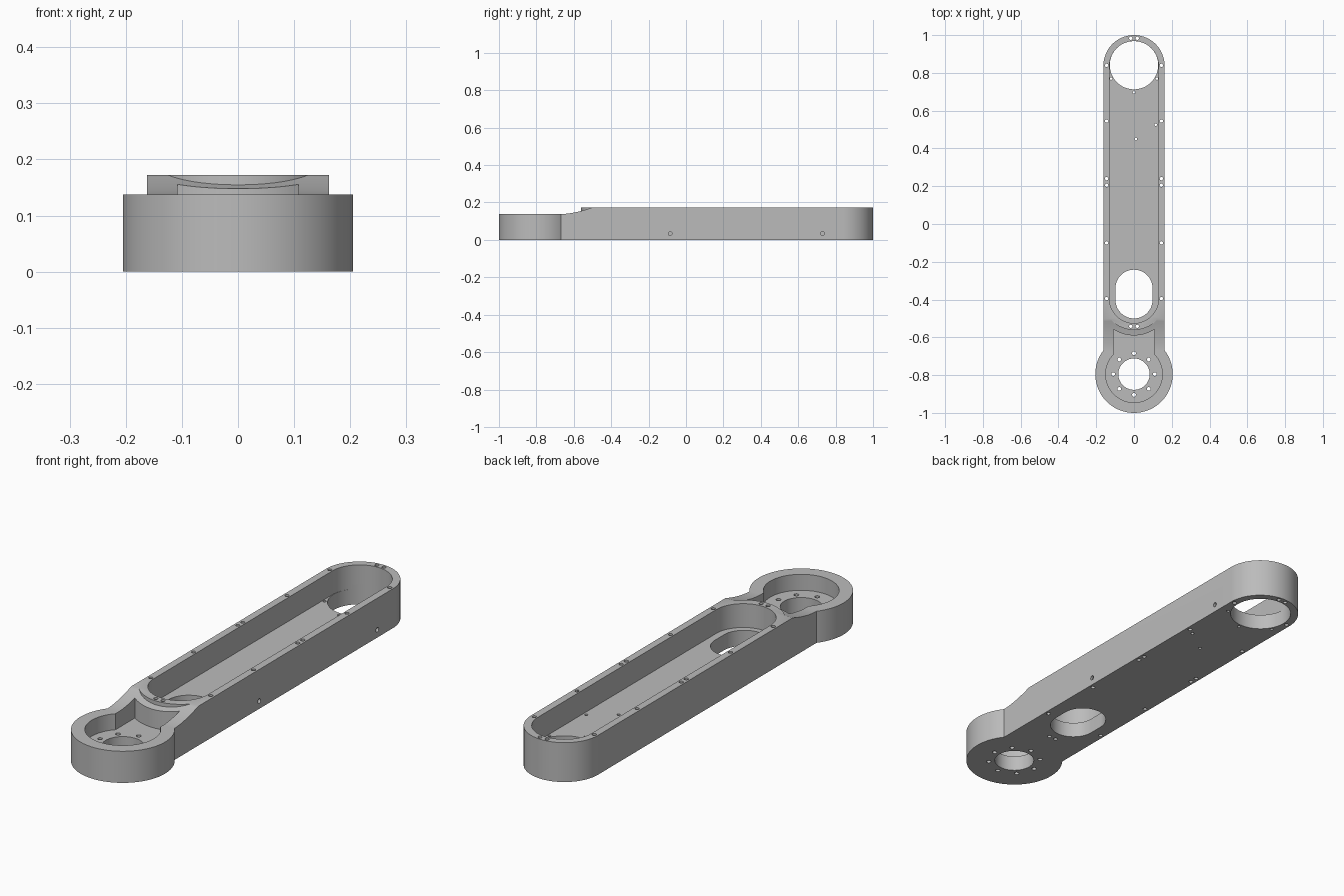
import bpy, bmesh
from math import sin, cos, pi, radians, acos, degrees
from mathutils import Matrix

cube = bpy.data.objects.get("Cube")
if cube:
    bpy.data.objects.remove(cube, do_unlink=True)

# Main dimensions
HEIGHT, RING_TOP, FLOOR = 0.172, 0.138, 0.068
RING_Y, NEAR_Y, FAR_Y = -0.795, -0.395, 0.838
HALF_W, POCKET_R = 0.162, 0.13

metal = bpy.data.materials.new("plain grey metal")
metal.use_nodes = True
GREY = (0.5, 0.5, 0.5, 1)
metal.diffuse_color = GREY
metal.node_tree.nodes["Principled BSDF"].inputs["Base Color"].default_value = GREY


def arc(y, r, start, end, n=48):
    """Points on an arc centred on the long axis, angles in degrees."""
    angles = [radians(start + (end - start) * i / n) for i in range(n + 1)]
    return [(r * cos(a), y + r * sin(a)) for a in angles]


def circle(y, r, n=96):
    return arc(y, r, 0, 360, n)[:-1]


def slot(y0, y1, r):
    return arc(y1, r, 0, 180) + arc(y0, r, 180, 360)


def to_object(name, bm):
    bmesh.ops.recalc_face_normals(bm, faces=bm.faces)
    mesh = bpy.data.meshes.new(name)
    bm.to_mesh(mesh)
    bm.free()
    mesh.materials.append(metal)
    obj = bpy.data.objects.new(name, mesh)
    bpy.context.collection.objects.link(obj)
    return obj


def prism(name, outline, low, high, sideways=False):
    """Extrude an outline up z, or a (y, z) outline along x."""
    bm = bmesh.new()
    place = (lambda a, b: (low, a, b)) if sideways else (lambda a, b: (a, b, low))
    face = bm.faces.new([bm.verts.new(place(a, b)) for a, b in outline])
    out = bmesh.ops.extrude_face_region(bm, geom=[face])
    step = (high - low, 0, 0) if sideways else (0, 0, high - low)
    verts = [v for v in out["geom"] if isinstance(v, bmesh.types.BMVert)]
    bmesh.ops.translate(bm, verts=verts, vec=step)
    return to_object(name, bm)


def drills(name, spots, r, depth, turn=Matrix()):
    """One cutter made of many small cylinders."""
    bm = bmesh.new()
    for spot in spots:
        bmesh.ops.create_cone(bm, cap_ends=True, segments=16, radius1=r, radius2=r,
                              depth=depth, matrix=Matrix.Translation(spot) @ turn)
    return to_object(name, bm)


def combine(target, tool, operation="DIFFERENCE"):
    mod = target.modifiers.new(operation, "BOOLEAN")
    mod.operation, mod.object, mod.solver = operation, tool, "EXACT"
    bpy.context.view_layer.objects.active = target
    bpy.ops.object.modifier_apply(modifier=mod.name)
    bpy.data.objects.remove(tool, do_unlink=True)


# Solid body: long rounded arm joined to the round hub
outline = arc(FAR_Y, HALF_W, 0, 180) + [(-HALF_W, RING_Y), (HALF_W, RING_Y)]
body = prism("arm_housing", outline, 0, HEIGHT)
combine(body, prism("hub", circle(RING_Y, 0.205), 0, HEIGHT), "UNION")

# Lower the hub and sweep up to the arm, leaving the round end of the arm rim
START, END = -0.67, -0.505
sweep = [(-1.2, RING_TOP)]
for i in range(17):
    t = i / 16
    sweep.append((START + (END - START) * t, RING_TOP + (HEIGHT - RING_TOP) * t ** 1.7))
sweep += [(END, 0.3), (-1.2, 0.3)]
lowering = prism("lowering", sweep, -0.4, 0.4, sideways=True)
combine(lowering, prism("rim_end", circle(NEAR_Y, 0.166), 0, 0.4))
combine(body, lowering)

# Long pocket with its two floor openings
combine(body, prism("arm_pocket", slot(NEAR_Y, FAR_Y, POCKET_R), FLOOR, 0.3))
combine(body, prism("far_opening", circle(FAR_Y + 0.003, POCKET_R - 0.002), -0.1, FLOOR + 0.02))
combine(body, prism("slot_opening", slot(-0.402, -0.34, 0.098), -0.1, 0.1))

# Hub pocket running into a channel that ends in a concave arc
CHANNEL, HUB_R, END_R = 0.108, 0.15, 0.195
hub_a = degrees(acos(CHANNEL / HUB_R))
end_a = degrees(acos(CHANNEL / END_R))
outline = arc(RING_Y, HUB_R, 180 - hub_a, 360 + hub_a, 72)
outline += arc(NEAR_Y, END_R, 360 - end_a, 180 + end_a, 24)
combine(body, prism("hub_pocket", outline, FLOOR, 0.3))
combine(body, prism("hub_bore", circle(RING_Y, 0.083), -0.1, 0.1))

# Screw holes through the rim, in mirrored pairs
pairs = [(0.145, y) for y in (0.84, 0.545, 0.24, 0.205, -0.1, -0.395)]
pairs += [(0.017, 0.983), (0.017, -0.542)]
combine(body, drills("rim_screws", [(s * x, y, 0.1) for x, y in pairs for s in (-1, 1)],
                     0.009, 0.5))

# Bolt circle in the hub floor and pin holes in the arm floor
bolts = [(x, y, 0) for x, y in circle(RING_Y, 0.11, 8)]
combine(body, drills("hub_bolts", bolts, 0.01, 0.3))
pins = [(0, 0.697, 0), (0.01, 0.45, 0), (0.115, 0.525, 0), (0.121, 0.77, 0), (-0.121, 0.77, 0)]
combine(body, drills("floor_pins", pins, 0.007, 0.3))

# Blind holes in one long side
side = [(HALF_W, y, FLOOR / 2) for y in (-0.085, 0.73)]
combine(body, drills("side_holes", side, 0.01, 0.1, Matrix.Rotation(pi / 2, 4, "Y")))

# Smooth curved walls, keep edges sharp
bpy.ops.object.select_all(action="DESELECT")
body.select_set(True)
bpy.context.view_layer.objects.active = body
bpy.ops.object.shade_smooth_by_angle(angle=radians(25))
